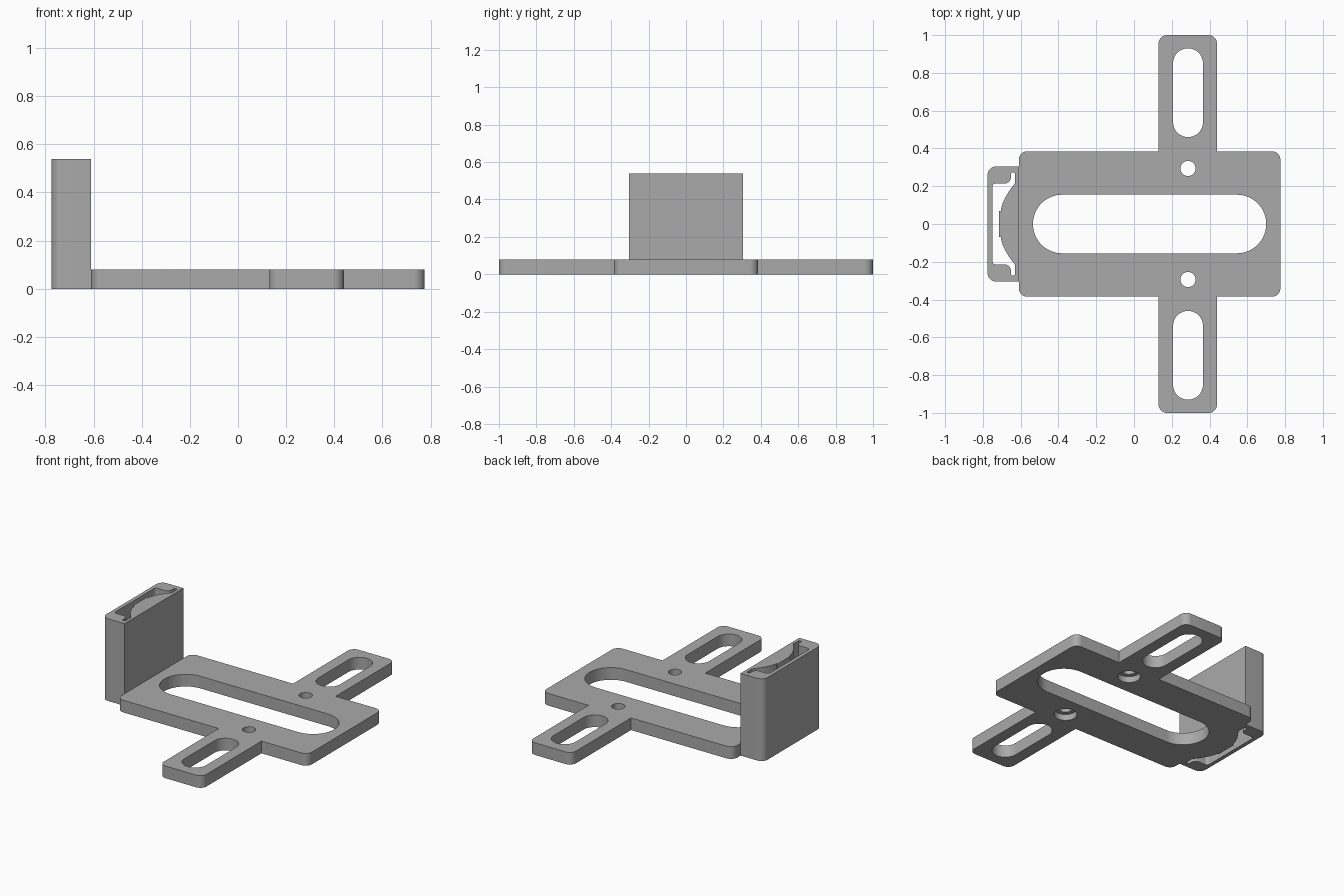
import bpy, bmesh, math
from mathutils import Vector

if "Cube" in bpy.data.objects:
    bpy.data.objects.remove(bpy.data.objects["Cube"])

grey = bpy.data.materials.new("plain grey")
grey.use_nodes = True
grey.diffuse_color = (0.4, 0.4, 0.4, 1)
grey.node_tree.nodes["Principled BSDF"].inputs["Base Color"].default_value = (0.4, 0.4, 0.4, 1)

PLATE_H, HOLDER_H = 0.08, 0.54


def rounded(corners, steps=8):
    """Outline from (x, y, radius) corners, each rounded by a tangent arc."""
    pts = []
    for i, (x, y, r) in enumerate(corners):
        p = Vector((x, y))
        if r == 0:
            pts.append(p)
            continue
        a = (Vector(corners[i - 1][:2]) - p).normalized()
        b = (Vector(corners[(i + 1) % len(corners)][:2]) - p).normalized()
        half = a.angle(b) / 2
        centre = p + (a + b).normalized() * r / math.sin(half)
        start = p + a * r / math.tan(half) - centre
        end = p + b * r / math.tan(half) - centre
        sweep = math.atan2(start.x * end.y - start.y * end.x, start.dot(end))
        for k in range(steps + 1):
            t = sweep * k / steps
            c, s = math.cos(t), math.sin(t)
            pts.append(centre + Vector((start.x * c - start.y * s, start.x * s + start.y * c)))
    return pts


def slot(x0, x1, y0, y1, r, steps=16):
    return rounded([(x0, y0, r), (x1, y0, r), (x1, y1, r), (x0, y1, r)], steps)


def circle(x, y, r, n=40):
    return [Vector((x + r * math.cos(math.tau * k / n), y + r * math.sin(math.tau * k / n)))
            for k in range(n)]


def prism(name, outline, z0, z1):
    bm = bmesh.new()
    face = bm.faces.new([bm.verts.new((p.x, p.y, z0)) for p in outline])
    side = bmesh.ops.extrude_face_region(bm, geom=[face])
    top = [v for v in side["geom"] if isinstance(v, bmesh.types.BMVert)]
    bmesh.ops.translate(bm, vec=(0, 0, z1 - z0), verts=top)
    bmesh.ops.remove_doubles(bm, verts=bm.verts, dist=1e-5)
    bmesh.ops.recalc_face_normals(bm, faces=bm.faces)
    mesh = bpy.data.meshes.new(name)
    bm.to_mesh(mesh)
    bm.free()
    mesh.materials.append(grey)
    obj = bpy.data.objects.new(name, mesh)
    bpy.context.collection.objects.link(obj)
    return obj


def cut(obj, outline, z0, z1):
    cutter = prism("cutter", outline, z0, z1)
    cutter.hide_render = True
    bpy.context.view_layer.objects.active = obj
    mod = obj.modifiers.new("cut", "BOOLEAN")
    mod.operation, mod.solver, mod.object = "DIFFERENCE", "EXACT", cutter
    bpy.ops.object.modifier_apply(modifier=mod.name)
    bpy.data.objects.remove(cutter)


def finish(obj):
    bpy.ops.object.select_all(action="DESELECT")
    obj.select_set(True)
    bpy.context.view_layer.objects.active = obj
    bpy.ops.object.shade_smooth_by_angle(angle=math.radians(30))


# Cross-shaped base plate
back = [(0.775, 0.385, 0.045), (0.44, 0.385, 0), (0.44, 1, 0.045),
        (0.13, 1, 0.045), (0.13, 0.385, 0), (-0.61, 0.385, 0.045)]
front = [(x, -y, r) for x, y, r in reversed(back)]
plate = prism("base_plate", rounded(back + front), 0, PLATE_H)

# Long central slot
cut(plate, slot(-0.535, 0.7, -0.155, 0.155, 0.1549), -0.1, 0.2)

# Arm slots and counterbored screw holes
for s in (-1, 1):
    y0, y1 = sorted((s * 0.46, s * 0.93))
    cut(plate, slot(0.207, 0.365, y0, y1, 0.0789), -0.1, 0.2)
    cut(plate, circle(0.286, s * 0.294, 0.04), -0.1, 0.2)
    cut(plate, circle(0.286, s * 0.294, 0.068), -0.1, 0.04)
finish(plate)

# Upright holder with rounded outer corners
holder = prism("upright_holder", rounded([(-0.61, -0.305, 0), (-0.61, 0.305, 0),
               (-0.775, 0.305, 0.045), (-0.775, -0.305, 0.045)]), 0, HOLDER_H)

# Open pocket: square recess, end notches and a bowed inner wall
bow = [(-0.705 + 0.075 * ((y - 0.07) / 0.145) ** 1.6, y, 0)
       for y in [0.07 + 0.145 * k / 10 for k in range(11)]]
half = [(-0.715, 0.07, 0)] + bow + [
    (-0.63, 0.272, 0.005), (-0.652, 0.272, 0.005), (-0.652, 0.215, 0.03),
    (-0.75, 0.215, 0.02)]
other = [(x, -y, r) for x, y, r in reversed(half)]
cut(holder, rounded(half + other), -0.1, 0.7)
finish(holder)
